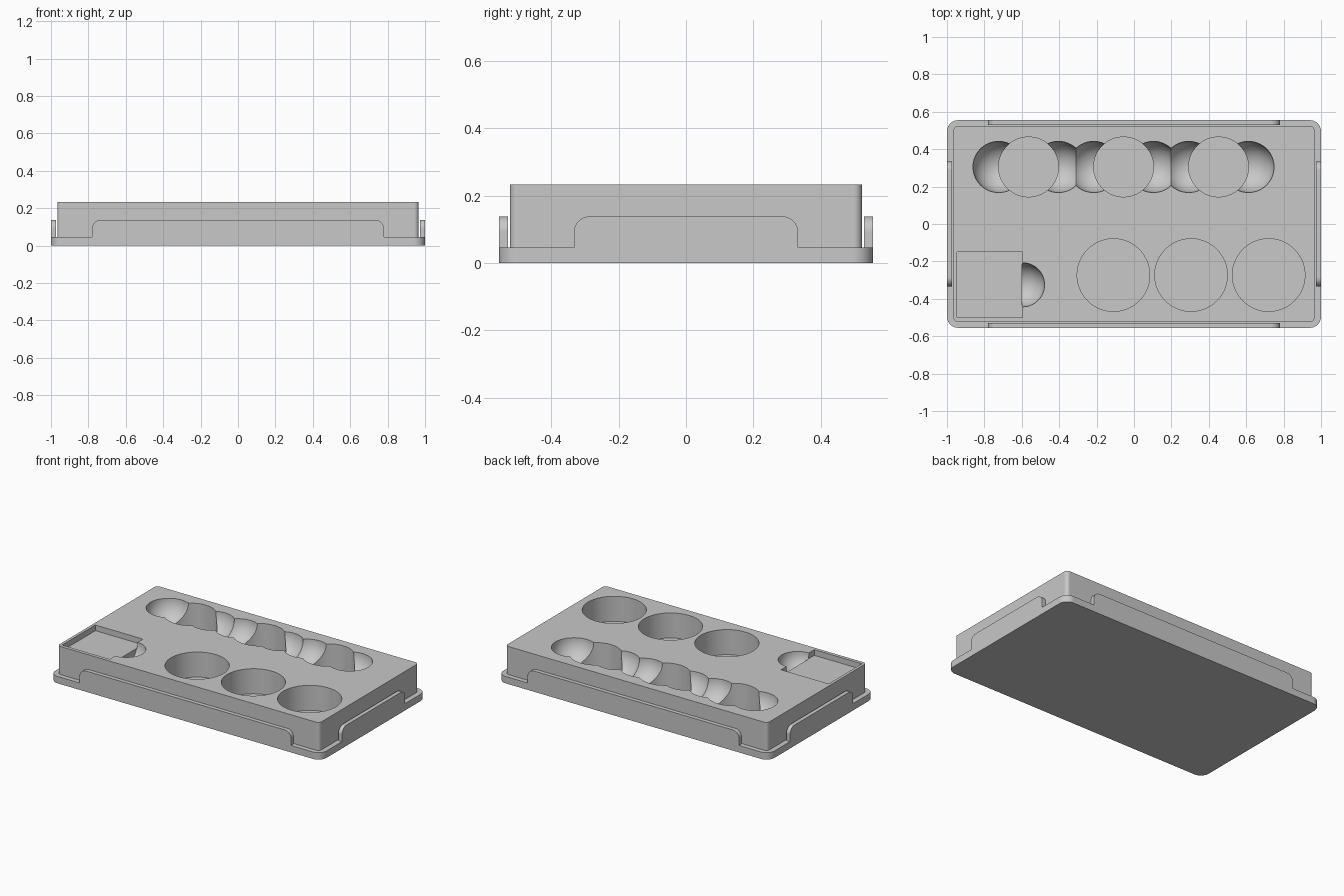
import bpy, bmesh, math
from mathutils import Matrix, Vector

cube = bpy.data.objects.get("Cube")
if cube:
    bpy.data.objects.remove(cube, do_unlink=True)

grey = bpy.data.materials.new("light grey plastic")
grey.use_nodes = True
COLOUR = (0.58, 0.58, 0.58, 1)
grey.diffuse_color = COLOUR
grey.node_tree.nodes["Principled BSDF"].inputs["Base Color"].default_value = COLOUR

BASE_TOP, TAB_TOP, TOP = 0.046, 0.138, 0.233
HALF_X, HALF_Y = 1.0, 0.555


def add_object(name, bm):
    bmesh.ops.recalc_face_normals(bm, faces=bm.faces)
    mesh = bpy.data.meshes.new(name)
    bm.to_mesh(mesh)
    bm.free()
    obj = bpy.data.objects.new(name, mesh)
    mesh.materials.append(grey)
    bpy.context.collection.objects.link(obj)
    return obj


def arc(cx, cy, radius, start, end, steps=10):
    angles = [math.radians(start + (end - start) * i / steps) for i in range(steps + 1)]
    return [(cx + radius * math.cos(a), cy + radius * math.sin(a)) for a in angles]


def extrude_outline(name, points, depth, matrix):
    """Extrude a 2D outline upwards, then place it with a matrix."""
    bm = bmesh.new()
    face = bm.faces.new([bm.verts.new((u, v, 0)) for u, v in points])
    moved = bmesh.ops.extrude_face_region(bm, geom=[face])["geom"]
    verts = [g for g in moved if isinstance(g, bmesh.types.BMVert)]
    bmesh.ops.translate(bm, verts=verts, vec=(0, 0, depth))
    bm.transform(matrix)
    return add_object(name, bm)


def rounded_slab(name, hx, hy, radius, z0, z1):
    points = []
    for i, (sx, sy) in enumerate([(1, 1), (-1, 1), (-1, -1), (1, -1)]):
        points += arc(sx * (hx - radius), sy * (hy - radius), radius, 90 * i, 90 * i + 90)
    return extrude_outline(name, points, z1 - z0, Matrix.Translation((0, 0, z0)))


def side_tab(name, half_width, distance, turn):
    """Thin upright wall with rounded upper corners."""
    r, thick = 0.047, 0.027
    points = [(-half_width, BASE_TOP - 0.01), (half_width, BASE_TOP - 0.01)]
    points += arc(half_width - r, TAB_TOP - r, r, 0, 90)
    points += arc(r - half_width, TAB_TOP - r, r, 90, 180)
    place = (Matrix.Rotation(math.radians(turn), 4, "Z")
             @ Matrix.Translation((0, thick - distance, 0))
             @ Matrix.Rotation(math.radians(90), 4, "X"))
    return extrude_outline(name, points, thick, place)


def cylinder_cutter(x, y, radius, floor):
    bm = bmesh.new()
    depth = TOP + 0.1 - floor
    bmesh.ops.create_cone(bm, cap_ends=True, segments=96, radius1=radius, radius2=radius,
                          depth=depth, matrix=Matrix.Translation((x, y, floor + depth / 2)))
    return add_object("round_cutter", bm)


def sphere_cutter(x, y, radius, half=False):
    bm = bmesh.new()
    bmesh.ops.create_uvsphere(bm, u_segments=64, v_segments=33, radius=radius)
    if half:
        cut = bmesh.ops.bisect_plane(bm, geom=bm.verts[:] + bm.edges[:] + bm.faces[:],
                                     plane_co=(-0.002, 0, 0), plane_no=(1, 0, 0), clear_inner=True)
        edges = [g for g in cut["geom_cut"] if isinstance(g, bmesh.types.BMEdge)]
        bmesh.ops.contextual_create(bm, geom=edges)
    bmesh.ops.translate(bm, verts=bm.verts, vec=(x, y, TOP))
    return add_object("finger_cutter", bm)


def box_cutter(low, high):
    low, high = Vector(low), Vector(high)
    bm = bmesh.new()
    bmesh.ops.create_cube(bm, size=1, matrix=Matrix.Translation((low + high) / 2)
                          @ Matrix.Diagonal((*(high - low), 1)))
    return add_object("square_cutter", bm)


def carve(target, cutter):
    cutter.hide_render = True
    mod = target.modifiers.new("carve", "BOOLEAN")
    mod.operation, mod.solver, mod.object = "DIFFERENCE", "EXACT", cutter
    bpy.context.view_layer.objects.active = target
    bpy.ops.object.modifier_apply(modifier=mod.name)
    bpy.data.objects.remove(cutter, do_unlink=True)


# Base flange and main block
base = rounded_slab("base_flange", HALF_X, HALF_Y, 0.06, 0, BASE_TOP)
body = rounded_slab("tray_body", 0.966, 0.523, 0.024, BASE_TOP - 0.01, TOP)

# Upright tabs on the four sides
parts = [base, body]
for name, width, distance, turn in [("front_tab", 0.78, HALF_Y, 0), ("back_tab", 0.78, HALF_Y, 180),
                                    ("left_tab", 0.333, HALF_X, 90), ("right_tab", 0.333, HALF_X, -90)]:
    parts.append(side_tab(name, width, distance, turn))

# Back row: round wells with finger scoops on both sides
WELL_FLOOR = 0.066
for x in (-0.564, -0.056, 0.452):
    carve(body, cylinder_cutter(x, 0.305, 0.16, WELL_FLOOR))
    for side in (-1, 1):
        carve(body, sphere_cutter(x + side * 0.16, 0.305, 0.137))

# Front row: larger round wells
for x in (-0.11, 0.305, 0.72):
    carve(body, cylinder_cutter(x, -0.273, 0.194, WELL_FLOOR))

# Square recess with a half scoop beside it
carve(body, box_cutter((-0.947, -0.5, TOP - 0.038), (-0.596, -0.15, TOP + 0.1)))
carve(body, sphere_cutter(-0.596, -0.325, 0.118, half=True))

# Smooth the curved walls, keep the edges crisp
for obj in parts:
    bpy.ops.object.select_all(action="DESELECT")
    obj.select_set(True)
    bpy.context.view_layer.objects.active = obj
    bpy.ops.object.shade_smooth_by_angle(angle=math.radians(30))
    weighted = obj.modifiers.new("weighted_normals", "WEIGHTED_NORMAL")
    weighted.keep_sharp = True
